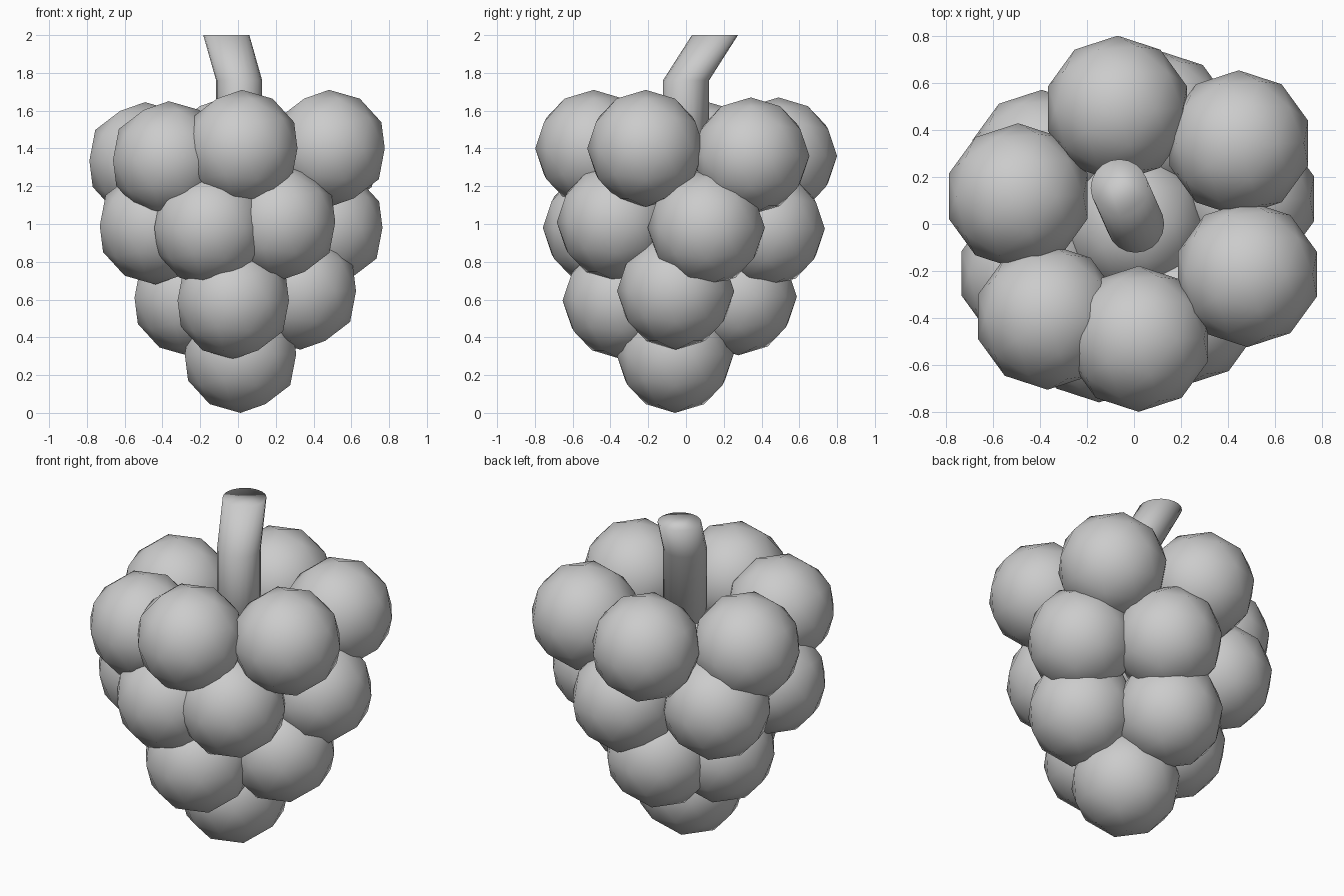
import bpy, bmesh, math
from mathutils import Vector

if "Cube" in bpy.data.objects:
    bpy.data.objects.remove(bpy.data.objects["Cube"])

R = 0.31


def finish(bm, name, location=(0, 0, 0)):
    for f in bm.faces:
        f.smooth = True
    mesh = bpy.data.meshes.new(name)
    bm.to_mesh(mesh)
    bm.free()
    obj = bpy.data.objects.new(name, mesh)
    obj.location = location
    bpy.context.collection.objects.link(obj)
    return obj


def berry(name, location):
    bm = bmesh.new()
    bmesh.ops.create_icosphere(bm, subdivisions=2, radius=R)
    finish(bm, name, location)


# Tiers of berries, widest at the top
tiers = {
    "top_berry": [(-.07, .49, 1.36), (.445, .343, 1.36), (.482, -.213, 1.40),
                  (.02, -.488, 1.40), (-.367, -.394, 1.34), (-.492, .118, 1.335)],
    "upper_berry": [(-.148, -.448, .98), (.22, -.374, 1.01), (.47, .107, .98),
                    (.11, .425, .975), (-.392, .26, 1.0), (-.437, -.21, .99)],
    "lower_berry": [(-.025, -.343, .595), (.33, -.055, .645),
                    (-.02, .277, .615), (-.253, .02, .61)],
    "tip_berry": [(.013, -.058, .31)],
    "core_berry": [(0, 0, 1.07)],
}
for name, spots in tiers.items():
    for i, p in enumerate(spots):
        berry(f"{name}_{i + 1}", p)

# Bent stem with a level cut end
SIDES, SR = 20, 0.122
bm = bmesh.new()
rings = []
for c in [(.006, 0, 1.15), (.006, 0, 1.76), (-.062, .153, 2.0)]:
    rings.append([bm.verts.new(Vector(c) + Vector((SR * math.cos(a), SR * math.sin(a), 0)))
                  for a in (2 * math.pi * k / SIDES for k in range(SIDES))])
for lo, hi in zip(rings, rings[1:]):
    for k in range(SIDES):
        n = (k + 1) % SIDES
        bm.faces.new((lo[k], lo[n], hi[n], hi[k]))
bm.faces.new(rings[0][::-1])
bm.faces.new(rings[-1])
finish(bm, "stem")
